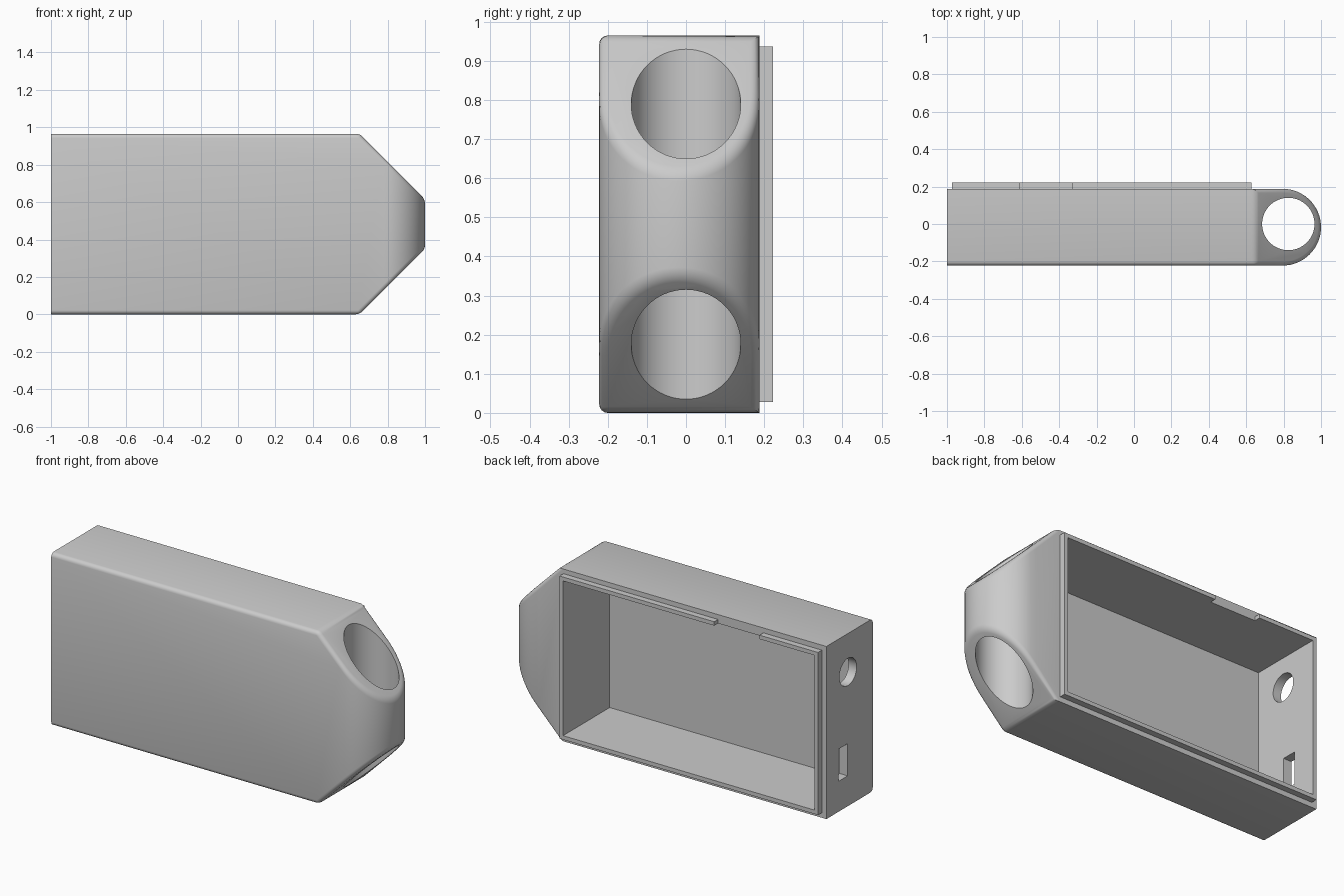
import bpy, bmesh
from math import sin, cos, pi
from mathutils import Matrix, Vector

if "Cube" in bpy.data.objects:
    bpy.data.objects.remove(bpy.data.objects["Cube"])

grey = bpy.data.materials.new("light_grey")
grey.use_nodes = True
colour = (0.6, 0.6, 0.6, 1)
grey.diffuse_color = colour
grey.node_tree.nodes["Principled BSDF"].inputs["Base Color"].default_value = colour

FRONT, BACK, HEIGHT = -0.222, 0.188, 0.965
SHOULDER = 0.65          # x where the sloped corners begin
WALL = 0.05


def make_object(name, bm):
    bmesh.ops.recalc_face_normals(bm, faces=bm.faces)
    mesh = bpy.data.meshes.new(name)
    bm.to_mesh(mesh)
    bm.free()
    mesh.materials.append(grey)
    obj = bpy.data.objects.new(name, mesh)
    bpy.context.collection.objects.link(obj)
    return obj


def box(name, low, high):
    bm = bmesh.new()
    low, high = Vector(low), Vector(high)
    bmesh.ops.create_cube(bm, size=1, matrix=Matrix.Translation((low + high) / 2)
                          @ Matrix.Diagonal((*(high - low), 1)))
    return make_object(name, bm)


def cylinder(name, centre, radius, depth, axis):
    bm = bmesh.new()
    turn = Matrix.Rotation(pi / 2, 4, "Y") if axis == "X" else Matrix.Identity(4)
    bmesh.ops.create_cone(bm, cap_ends=True, segments=64, radius1=radius,
                          radius2=radius, depth=depth,
                          matrix=Matrix.Translation(centre) @ turn)
    return make_object(name, bm)


def cut(target, cutter):
    cutter.hide_render = True
    mod = target.modifiers.new("cut", "BOOLEAN")
    mod.operation, mod.solver, mod.object = "DIFFERENCE", "EXACT", cutter
    bpy.context.view_layer.objects.active = target
    bpy.ops.object.modifier_apply(modifier=mod.name)
    bpy.data.objects.remove(cutter)


# Body: plan outline with a round nose, extruded upwards
radius = (BACK - FRONT) / 2
mid_y = (BACK + FRONT) / 2
steps = 32
plan = [(-1, BACK), (-1, FRONT)]
for i in range(steps + 1):
    a = -pi / 2 + pi * i / steps
    plan.append((1 - radius + radius * cos(a), mid_y + radius * sin(a)))
bm = bmesh.new()
base = bm.faces.new([bm.verts.new((x, y, 0)) for x, y in plan])
top = bmesh.ops.extrude_face_region(bm, geom=[base])["geom"]
bmesh.ops.translate(bm, vec=(0, 0, HEIGHT),
                    verts=[v for v in top if isinstance(v, bmesh.types.BMVert)])
bmesh.ops.recalc_face_normals(bm, faces=bm.faces)

# Slice off the upper and lower corners of the nose at 45 degrees
for z, side in ((HEIGHT, 1), (0, -1)):
    cutgeom = bmesh.ops.bisect_plane(bm, geom=bm.verts[:] + bm.edges[:] + bm.faces[:],
                                     plane_co=(SHOULDER, 0, z), plane_no=(1, 0, side),
                                     clear_outer=True)["geom_cut"]
    bmesh.ops.contextual_create(
        bm, geom=[e for e in cutgeom if isinstance(e, bmesh.types.BMEdge)])
bmesh.ops.recalc_face_normals(bm, faces=bm.faces)
bm.normal_update()


# Round the front edges and the rims of both slopes
def is_rounded(edge):
    if len(edge.link_faces) != 2:
        return False
    if any(abs(f.normal.x) > 0.5 and abs(f.normal.z) > 0.5 for f in edge.link_faces):
        return True
    return (all(abs(v.co.y - FRONT) < 1e-4 for v in edge.verts)
            and any(abs(f.normal.z) > 0.9 for f in edge.link_faces))


bmesh.ops.bevel(bm, geom=[e for e in bm.edges if is_rounded(e)], offset=0.022,
                offset_type="OFFSET", segments=4, profile=0.5,
                affect="EDGES", clamp_overlap=False)
body = make_object("case_body", bm)

# Cavity, strap hole, side port and side slot
left, right = -1 + WALL, 0.605
bottom, ceiling = WALL, HEIGHT - WALL
cut(body, box("cavity_cutter", (left, -0.19, bottom), (right, 0.4, ceiling)))
cut(body, cylinder("strap_hole_cutter", (0.825, 0, HEIGHT / 2), 0.14, 2, "Z"))
cut(body, cylinder("port_cutter", (-1, -0.003, 0.75), 0.076, 0.2, "X"))
cut(body, box("slot_cutter", (-1.1, 0, 0.17), (-0.9, 0.083, 0.35)))

bpy.ops.object.select_all(action="DESELECT")
body.select_set(True)
bpy.context.view_layer.objects.active = body
bpy.ops.object.shade_smooth_by_angle(angle=pi / 6)

# Raised lip around the opening, with a gap in its upper bar
LIP = 0.022
RIM = -FRONT
x0, x1 = left - LIP, right + LIP
z0, z1 = bottom - LIP, ceiling + LIP
box("lip_bottom", (x0, BACK, z0), (x1, RIM, bottom))
box("lip_top_long", (-0.33, BACK, ceiling), (x1, RIM, z1))
box("lip_top_short", (x0, BACK, ceiling), (-0.61, RIM, z1))
box("lip_side_right", (x0, BACK, bottom), (left, RIM, ceiling))
box("lip_side_left", (right, BACK, bottom), (x1, RIM, ceiling))
